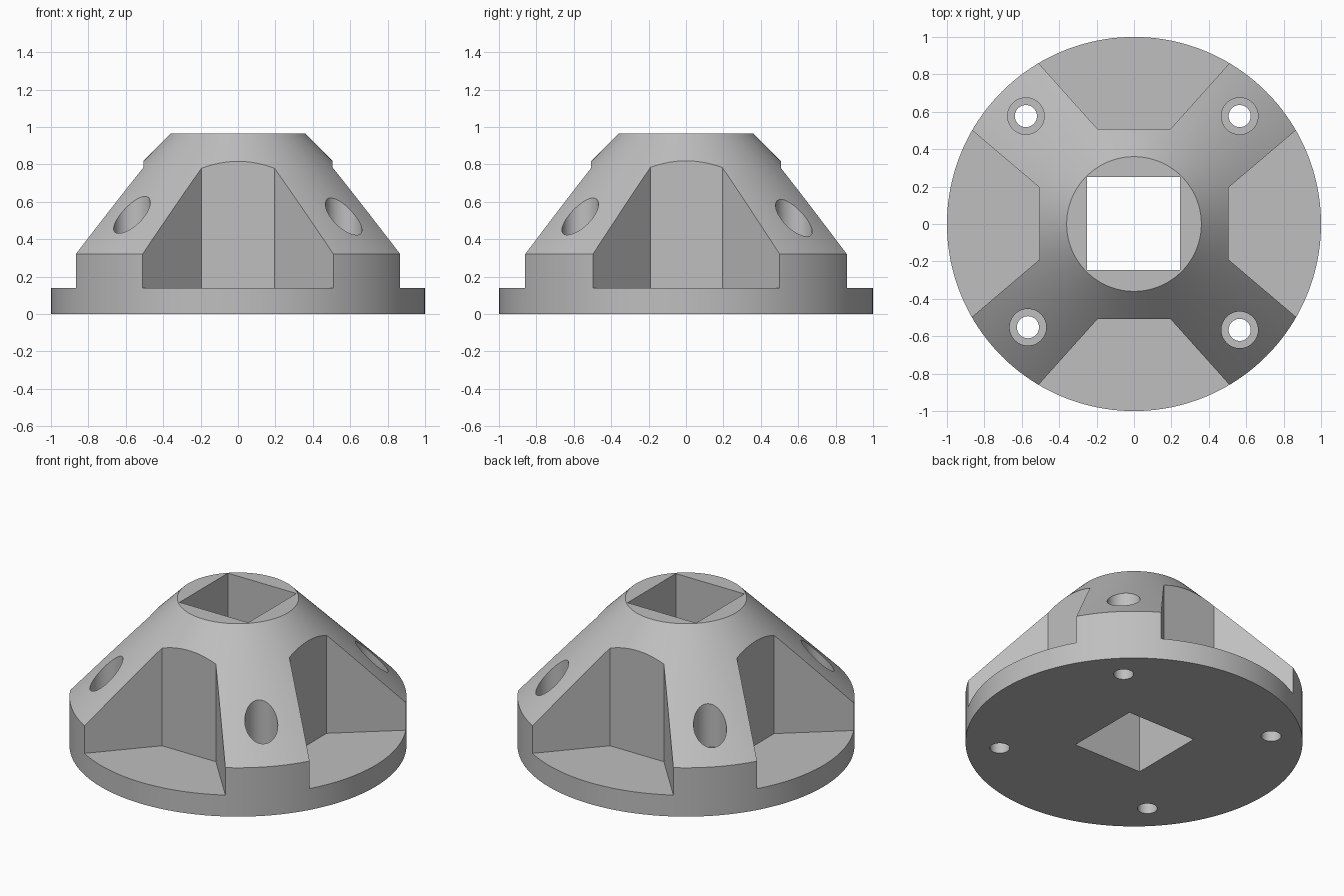
import bpy
import bmesh
from math import cos, sin, pi

cube = bpy.data.objects.get("Cube")
if cube:
    bpy.data.objects.remove(cube, do_unlink=True)

grey = bpy.data.materials.new("plain grey")
grey.use_nodes = True
colour = (0.52, 0.52, 0.52, 1)
grey.diffuse_color = colour
grey.node_tree.nodes["Principled BSDF"].inputs["Base Color"].default_value = colour


def circle(radius, sides, cx=0, cy=0):
    return [(cx + radius * cos(2 * pi * i / sides), cy + radius * sin(2 * pi * i / sides))
            for i in range(sides)]


def loft(name, sections):
    """Closed solid through a stack of (outline, height) sections."""
    bm = bmesh.new()
    rings = [[bm.verts.new((x, y, z)) for x, y in outline] for outline, z in sections]
    bm.faces.new(rings[0])
    bm.faces.new(rings[-1])
    for low, high in zip(rings, rings[1:]):
        for i in range(len(low)):
            j = (i + 1) % len(low)
            bm.faces.new((low[i], low[j], high[j], high[i]))
    bmesh.ops.recalc_face_normals(bm, faces=bm.faces)
    mesh = bpy.data.meshes.new(name)
    bm.to_mesh(mesh)
    bm.free()
    mesh.materials.append(grey)
    obj = bpy.data.objects.new(name, mesh)
    bpy.context.collection.objects.link(obj)
    return obj


def prism(name, outline, bottom, top):
    cutter = loft(name, [(outline, bottom), (outline, top)])
    cutter.hide_render = True
    return cutter


# Round base with a conical upper body
body = loft("conical_mount", [(circle(1, 160), 0), (circle(1, 160), 0.32),
                              (circle(0.36, 160), 0.965)])

# Square socket through the centre
cutters = [prism("socket_cutter", [(-0.25, -0.247), (0.247, -0.247),
                                   (0.247, 0.252), (-0.25, 0.252)], -0.5, 1.5)]

# Four flared pockets that leave a flange at the bottom
for side in (-1, 1):
    pocket = [(-0.195, 0.508), (0.195, 0.508), (0.726, 1.1), (-0.726, 1.1)]
    cutters.append(prism("pocket_cutter", [(x, side * y) for x, y in pocket], 0.14, 1.5))
    pocket = [(0.505, -0.19), (0.505, 0.195), (1.1, 0.7), (1.1, -0.695)]
    cutters.append(prism("pocket_cutter", [(side * x, y) for x, y in pocket], 0.14, 1.5))

# Counterbored screw holes in the four ribs
for x, y in ((-0.578, 0.577), (0.565, 0.577), (-0.567, -0.552), (0.565, -0.566)):
    cutters.append(prism("counterbore_cutter", circle(0.098, 48, x, y), 0.32, 1.5))
    cutters.append(prism("screw_hole_cutter", circle(0.059, 48, x, y), -0.5, 0.6))

for cutter in cutters:
    cut = body.modifiers.new(cutter.name, 'BOOLEAN')
    cut.operation = 'DIFFERENCE'
    cut.solver = 'EXACT'
    cut.object = cutter

# Bake the cuts and remove the helpers
bpy.context.view_layer.update()
graph = bpy.context.evaluated_depsgraph_get()
finished = bpy.data.meshes.new_from_object(body.evaluated_get(graph))
body.modifiers.clear()
body.data = finished
for cutter in cutters:
    bpy.data.objects.remove(cutter, do_unlink=True)

# Smooth round walls, sharp edges
for obj in bpy.context.selected_objects:
    obj.select_set(False)
body.select_set(True)
bpy.context.view_layer.objects.active = body
bpy.ops.object.shade_smooth_by_angle(angle=pi / 6)
